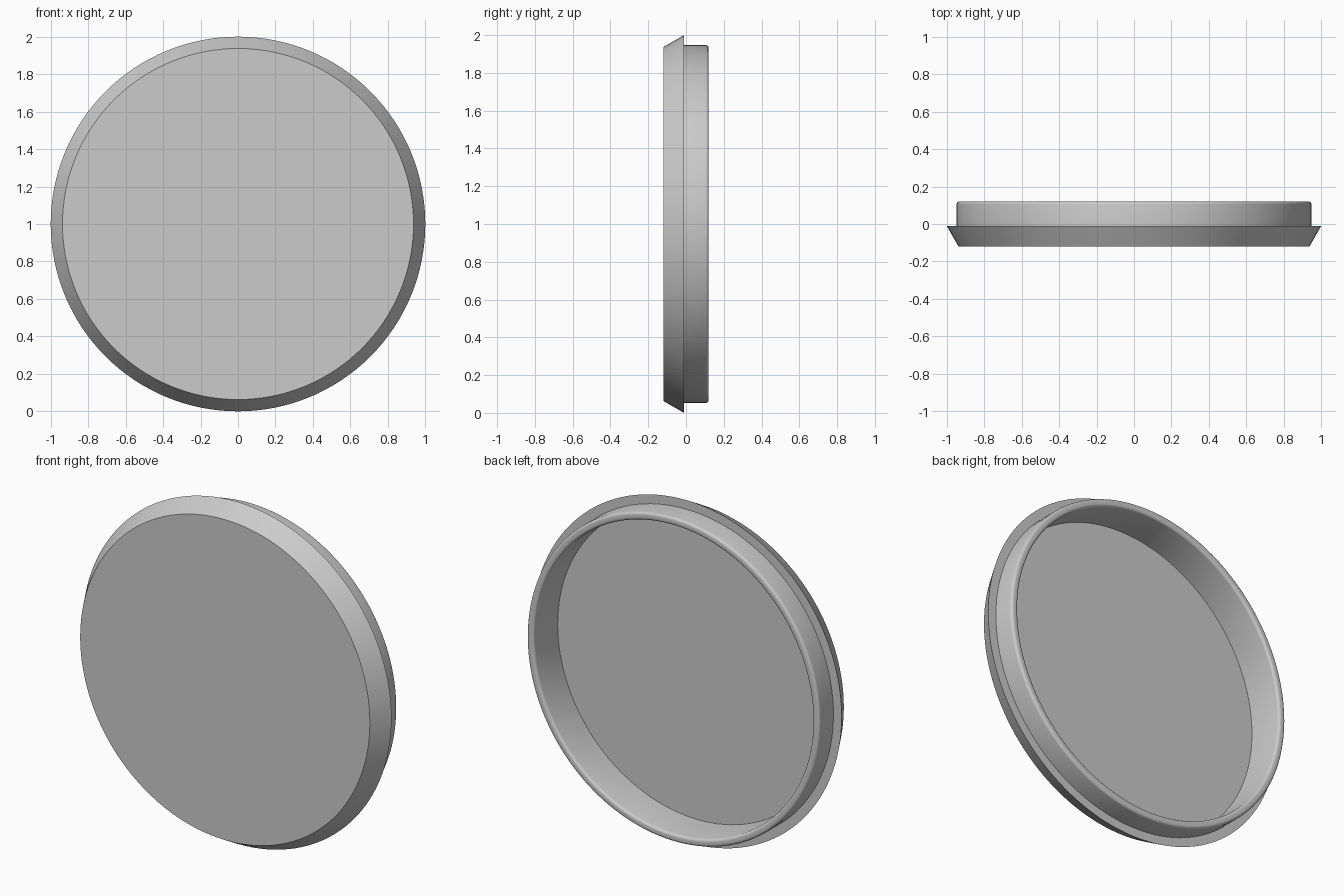
import bpy, bmesh, math
from mathutils import Matrix, Vector

cube = bpy.data.objects.get("Cube")
if cube:
    bpy.data.objects.remove(cube, do_unlink=True)

SEGMENTS = 128


def make_material(name, colour):
    mat = bpy.data.materials.new(name)
    mat.use_nodes = True
    mat.diffuse_color = colour
    mat.node_tree.nodes["Principled BSDF"].inputs["Base Color"].default_value = colour
    return mat


def corner(radius, depth, size, start, end, steps=4):
    """Rounded corner points of the profile, as (radius, y)."""
    points = []
    for i in range(steps + 1):
        a = math.radians(start + (end - start) * i / steps)
        points.append((radius + size * math.cos(a), depth + size * math.sin(a)))
    return points


def lathe(name, profile, mat):
    """Spin an (radius, y) profile round the y axis and cap both ends."""
    bm = bmesh.new()
    rings = []
    for radius, y in profile:
        ring = []
        for i in range(SEGMENTS):
            a = math.tau * i / SEGMENTS
            ring.append(bm.verts.new((radius * math.cos(a), y, 1 + radius * math.sin(a))))
        rings.append(ring)
    for a, b in zip(rings, rings[1:]):
        for i in range(SEGMENTS):
            j = (i + 1) % SEGMENTS
            bm.faces.new((a[i], a[j], b[j], b[i]))
    bm.faces.new(rings[0])
    bm.faces.new(rings[-1])
    bmesh.ops.recalc_face_normals(bm, faces=bm.faces)
    mesh = bpy.data.meshes.new(name)
    bm.to_mesh(mesh)
    bm.free()
    mesh.materials.append(mat)
    obj = bpy.data.objects.new(name, mesh)
    bpy.context.collection.objects.link(obj)
    bpy.ops.object.select_all(action="DESELECT")
    obj.select_set(True)
    bpy.context.view_layer.objects.active = obj
    bpy.ops.object.shade_smooth_by_angle(angle=math.radians(30))
    return obj


grey = make_material("plain grey", (0.6, 0.6, 0.6, 1))

# Front disc, flared edge, flange, rounded rear rim and recessed floor
profile = [(0.937, -0.12), (1.0, -0.01), (0.947, -0.01)]
profile += corner(0.932, 0.105, 0.015, 0, 90)
profile += corner(0.917, 0.105, 0.015, 90, 180)
profile += [(0.9, -0.04), (0.9, -0.1)]
lathe("round_cap", profile, grey)
